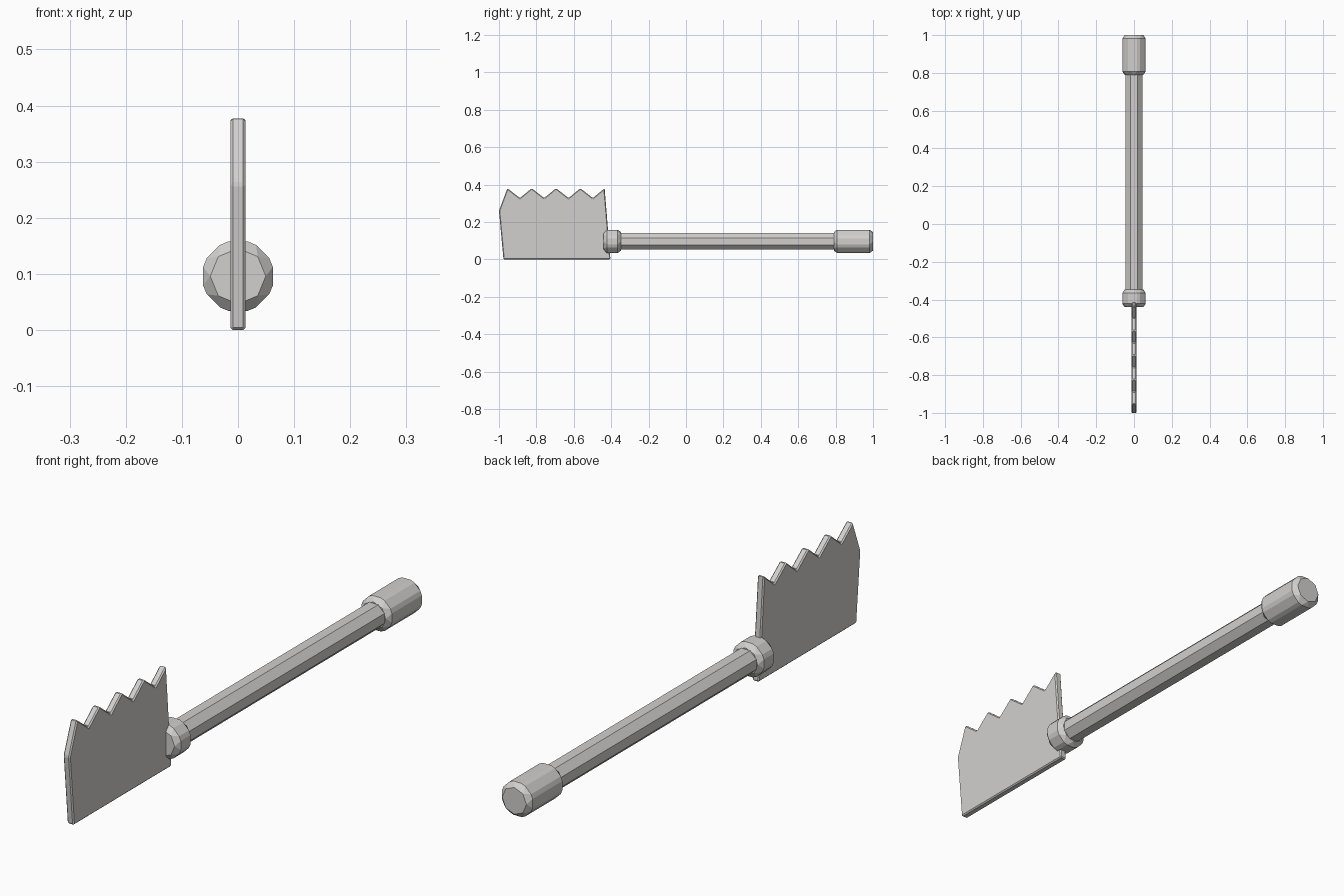
import bpy, bmesh, math
from mathutils import Vector

if "Cube" in bpy.data.objects:
    bpy.data.objects.remove(bpy.data.objects["Cube"])

metal = bpy.data.materials.new("warm grey")
metal.diffuse_color = (0.64, 0.63, 0.62, 1)
metal.use_nodes = True
metal.node_tree.nodes["Principled BSDF"].inputs["Base Color"].default_value = metal.diffuse_color
AXIS_Z = 0.096  # height of the handle's centre line


def prism(name, ring, step, bevel=0.0):
    """Extrude a closed ring of points along step, with an optional chamfer."""
    bm = bmesh.new()
    face = bm.faces.new([bm.verts.new(p) for p in ring])
    out = bmesh.ops.extrude_face_region(bm, geom=[face], use_keep_orig=True)
    moved = [v for v in out["geom"] if isinstance(v, bmesh.types.BMVert)]
    bmesh.ops.translate(bm, vec=Vector(step), verts=moved)
    bmesh.ops.recalc_face_normals(bm, faces=bm.faces)
    mesh = bpy.data.meshes.new(name)
    bm.to_mesh(mesh)
    bm.free()
    mesh.materials.append(metal)
    obj = bpy.data.objects.new(name, mesh)
    bpy.context.collection.objects.link(obj)
    if bevel:
        mod = obj.modifiers.new("chamfer", "BEVEL")
        mod.width = bevel
        mod.segments = 1
        mod.limit_method = "ANGLE"
        mod.angle_limit = math.radians(20)
    return obj


def octagon_rod(name, radius, y0, y1, turn=0.0, bevel=0.0):
    """Eight-sided rod along y."""
    angles = [math.radians(turn + 45 * i) for i in range(8)]
    ring = [(radius * math.cos(a), y0, AXIS_Z + radius * math.sin(a)) for a in angles]
    return prism(name, ring, (0, y1 - y0, 0), bevel)


# Handle: shaft with a chamfered collar and end grip
octagon_rod("shaft", 0.0475, -0.40, 0.85, turn=22.5)
octagon_rod("collar", 0.069, -0.44, -0.347, bevel=0.018)
octagon_rod("end_grip", 0.069, 0.79, 1.0, bevel=0.018)

# Blade: straight lower edge, five teeth on the upper edge
tips = [-0.955 + 0.13 * i for i in range(5)]
outline = [(-0.976, 0.0), (-1.0, 0.26)]
for i, y in enumerate(tips):
    outline.append((y, 0.38))
    if i < 4:
        outline.append((y + 0.067, 0.328))
outline.append((-0.404, 0.0))
T = 0.0135
prism("blade", [(-T, y, z) for y, z in outline], (2 * T, 0, 0), bevel=0.0045)
